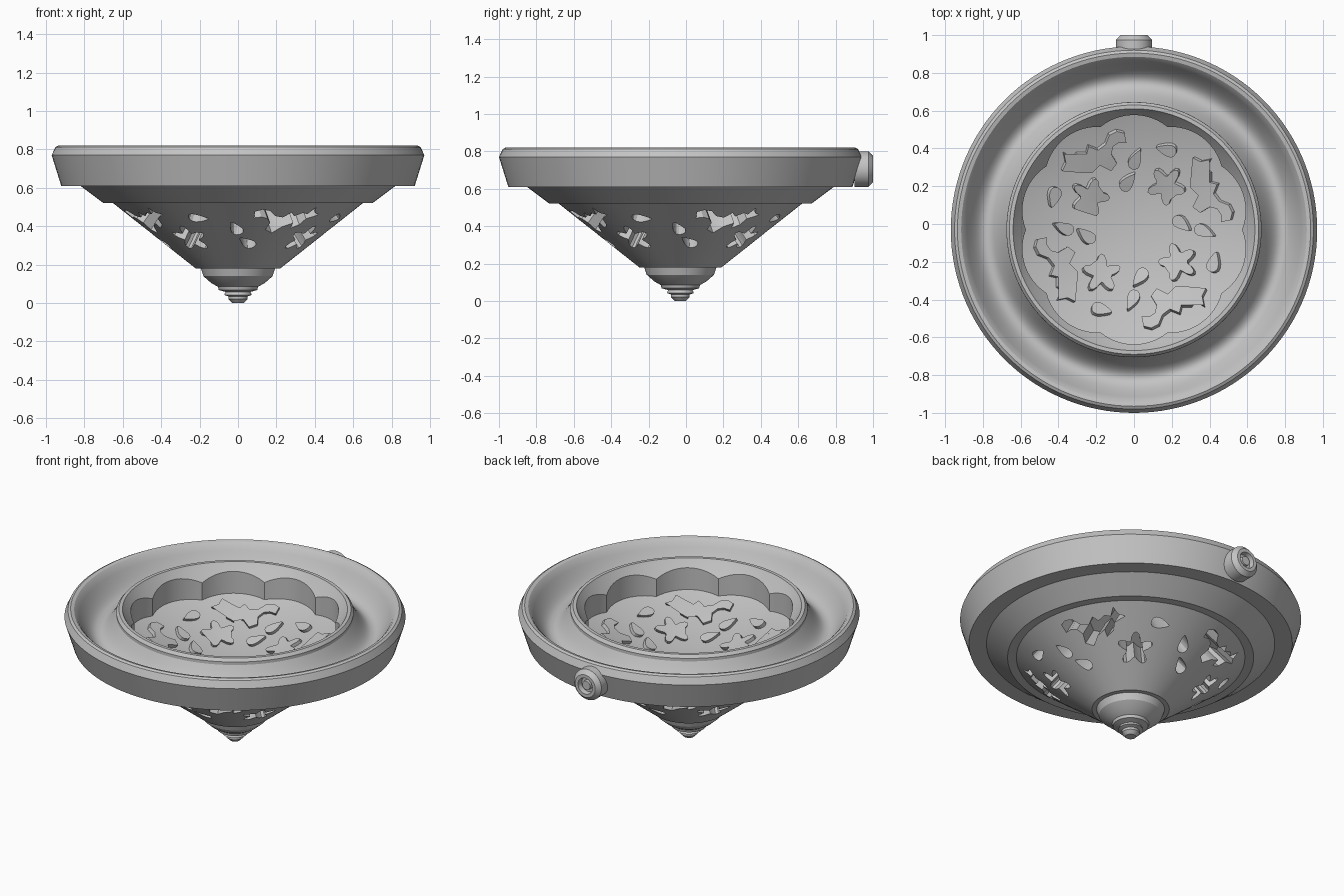
import bpy, bmesh, math
from mathutils import Vector, Matrix

if "Cube" in bpy.data.objects:
    bpy.data.objects.remove(bpy.data.objects["Cube"], do_unlink=True)

AXIS = (0, -0.03, 0)
SEGS = 120
LOBES = 10

grey = bpy.data.materials.new("plain_grey")
grey.diffuse_color = (0.55, 0.55, 0.55, 1)
grey.use_nodes = True
grey.node_tree.nodes["Principled BSDF"].inputs["Base Color"].default_value = (0.55, 0.55, 0.55, 1)


def make_object(name, bm, location=AXIS):
    bmesh.ops.recalc_face_normals(bm, faces=bm.faces[:])
    mesh = bpy.data.meshes.new(name)
    bm.to_mesh(mesh)
    bm.free()
    mesh.materials.append(grey)
    obj = bpy.data.objects.new(name, mesh)
    obj.location = location
    bpy.context.collection.objects.link(obj)
    return obj


def select_only(obj):
    bpy.ops.object.select_all(action='DESELECT')
    obj.select_set(True)
    bpy.context.view_layer.objects.active = obj


def smooth(obj, degrees=30):
    select_only(obj)
    bpy.ops.object.shade_smooth_by_angle(angle=math.radians(degrees))


def lathe(name, profile, closed=False, segs=SEGS, location=AXIS):
    """Spin (radius, height) points; a point may be a function of angle."""
    bm = bmesh.new()
    rings = []
    for p in profile:
        if not callable(p) and p[0] == 0:
            rings.append([bm.verts.new((0, 0, p[1]))] * segs)
            continue
        ring = []
        for i in range(segs):
            a = math.tau * i / segs
            r, z = p(a) if callable(p) else p
            ring.append(bm.verts.new((r * math.cos(a), r * math.sin(a), z)))
        rings.append(ring)
    pairs = list(zip(rings, rings[1:]))
    if closed:
        pairs.append((rings[-1], rings[0]))
    for low, high in pairs:
        for i in range(segs):
            j = (i + 1) % segs
            quad = list(dict.fromkeys((low[i], low[j], high[j], high[i])))
            if len(quad) > 2:
                bm.faces.new(quad)
    return make_object(name, bm, location)


def floor_z(r):
    return 0.41 + 0.37 * r


def lobe_radius(a):
    u = 2 * ((a * LOBES / math.tau) % 1) - 1
    return 0.572 + 0.035 * (1 - u * u)


def lobe_base(a):
    r = lobe_radius(a)
    return r, floor_z(r)


def lobe_top(a):
    r = lobe_radius(a)
    return r, 0.73 + 1.2 * (r - 0.572)


# Outer tray with a rounded trough
trough = [(0.90 - 0.235 * t / 16, 0.80 - 0.13 * math.sin(math.pi * t / 16)) for t in range(17)]
tray = lathe("outer_tray", [(0.67, 0.61), (0.92, 0.61), (0.97, 0.77), (0.95, 0.812), (0.935, 0.82),
                            (0.915, 0.815)] + trough, closed=True)

# Conical bowl with a scalloped inner wall
bowl = lathe("bowl", [(0, 0.18), (0.22, 0.18), (0.65, 0.52), (0.70, 0.52), (0.82, 0.61), (0.82, 0.63),
                      (0.68, 0.63), (0.675, 0.80), (0.66, 0.818), (0.64, 0.818), (0.628, 0.80),
                      lobe_top, lobe_base, (0, floor_z(0))])

# Outlines of the pierced ornaments, about the bowl axis
animal = [(-.05, .51), (-.09, .52), (-.13, .50), (-.15, .45), (-.19, .42), (-.24, .44), (-.25, .40),
          (-.30, .40), (-.32, .37), (-.37, .40), (-.36, .35), (-.38, .31), (-.31, .33), (-.27, .30),
          (-.22, .30), (-.24, .34), (-.18, .34), (-.12, .31), (-.09, .35), (-.12, .40), (-.11, .44),
          (-.08, .46), (-.04, .46)]


def flower(cx, cy):
    pts = []
    for i in range(40):
        a = math.tau * i / 40
        r = 0.075 + 0.028 * math.cos(5 * a)
        pts.append((cx + r * math.cos(a), cy + r * math.sin(a)))
    return pts


def leaf(cx, cy, turn):
    pts = []
    for i in range(16):
        a = math.tau * i / 16
        v = Vector((0.055 * math.cos(a), 0.028 * math.sin(a) * (1 - 0.6 * math.cos(a))))
        v.rotate(Matrix.Rotation(math.radians(turn), 2))
        pts.append((cx + v.x, cy + v.y))
    return pts


shapes = [animal, flower(-.23, .17), leaf(.01, .37, 65), leaf(.17, .42, 165), leaf(-.03, .25, 50)]


def add_prism(bm, outline, lift, length):
    """Prism with its cap following the bowl floor, leaning out along the cone normal."""
    middle = sum((Vector(p) for p in outline), Vector((0, 0))) / len(outline)
    out = middle.normalized()
    drop = Vector((0.62 * out.x, 0.62 * out.y, -0.78)) * length
    tops = [Vector((x, y, floor_z(math.hypot(x, y)) + lift)) for x, y in outline]
    top = [bm.verts.new(p) for p in tops]
    low = [bm.verts.new(p + drop) for p in tops]
    caps = [bm.faces.new(top), bm.faces.new(low[::-1])]
    for i in range(len(top)):
        j = (i + 1) % len(top)
        bm.faces.new((top[j], top[i], low[i], low[j]))
    bmesh.ops.triangulate(bm, faces=caps)


def ornaments(name, lift, length):
    bm = bmesh.new()
    for quarter in range(4):
        spin = Matrix.Rotation(quarter * math.pi / 2, 2)
        for outline in shapes:
            add_prism(bm, [tuple(spin @ Vector(p)) for p in outline], lift, length)
    return make_object(name, bm)


# Pockets cut into the underside
cutter = ornaments("pocket_cutter", -0.015, 0.42)
cutter.hide_render = True
cut = bowl.modifiers.new("pockets", 'BOOLEAN')
cut.operation = 'DIFFERENCE'
cut.solver = 'EXACT'
cut.object = cutter
select_only(bowl)
bpy.ops.object.modifier_apply(modifier=cut.name)
bpy.data.objects.remove(cutter, do_unlink=True)

# Matching raised shapes on the bowl floor
relief = ornaments("raised_ornaments", 0.022, 0.035)

# Stepped tip under the bowl
finial = lathe("finial", [(0, 0), (.03, 0), (.05, .02), (.05, .035), (.072, .042), (.065, .058),
                          (.10, .068), (.105, .085), (.14, .105), (.18, .14), (.195, .185), (0, .185)],
               segs=64)

# Round fitting on the back of the tray
fitting = lathe("back_fitting", [(0, 0), (.095, 0), (.095, .075), (.07, .10), (.05, .10), (.045, .07),
                                 (.03, .07), (.027, .09), (0, .09)], segs=48, location=(0, 0.90, 0.705))
fitting.rotation_euler = (-math.pi / 2, 0, 0)

for part in (tray, bowl, relief, finial, fitting):
    smooth(part)
